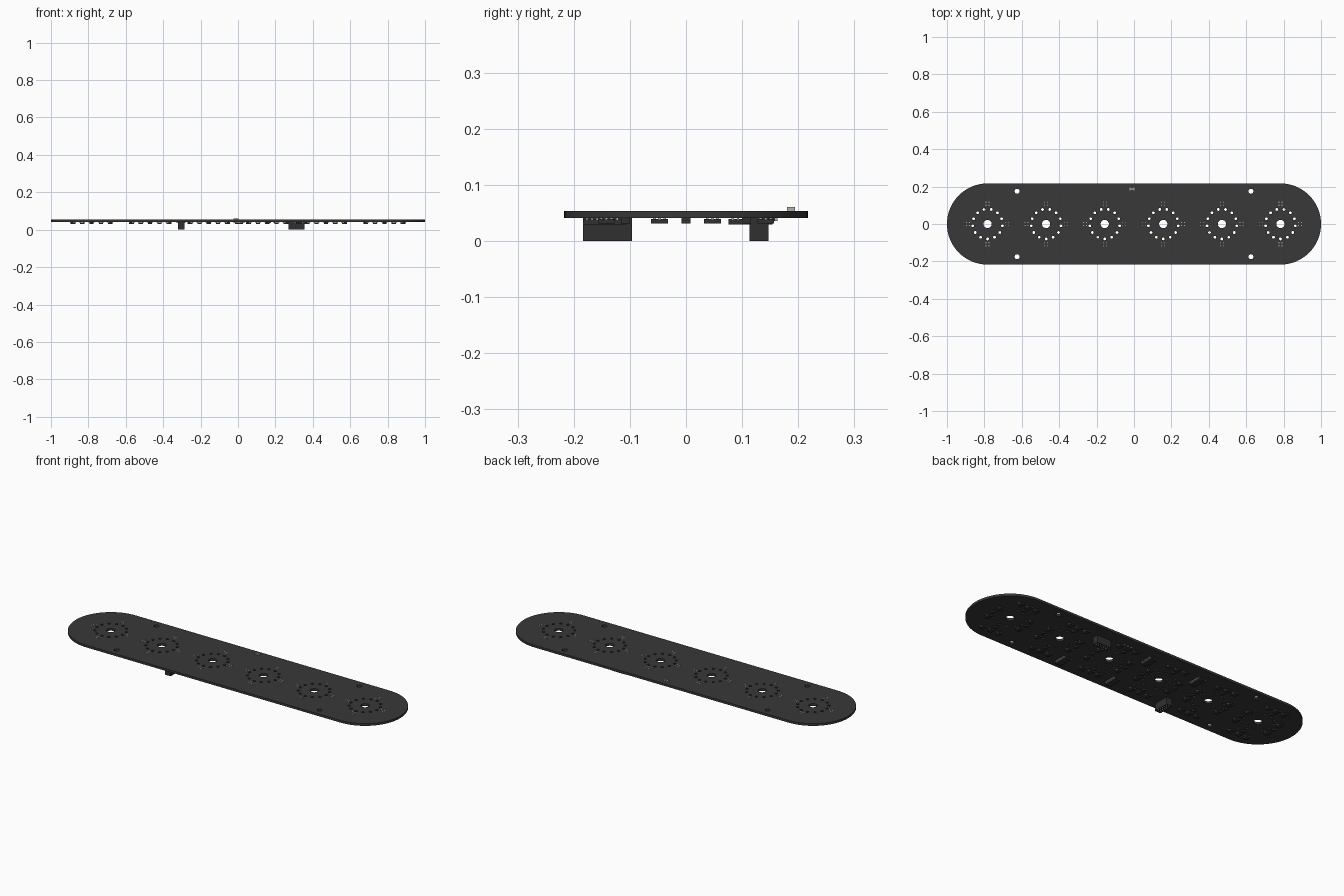
import bpy, bmesh
from math import sin, cos, pi
from mathutils import Matrix, Vector

if "Cube" in bpy.data.objects:
    bpy.data.objects.remove(bpy.data.objects["Cube"])

BOT, TOP = 0.041, 0.0535
TUBES = [-0.783 + i * 0.3132 for i in range(6)]


def material(name, rgb):
    m = bpy.data.materials.new(name)
    m.diffuse_color = (*rgb, 1)
    m.use_nodes = True
    m.node_tree.nodes["Principled BSDF"].inputs["Base Color"].default_value = m.diffuse_color
    return m


BLACK = material("board_black", (0.04, 0.04, 0.04))
DARK = material("package_black", (0.03, 0.03, 0.03))
METAL = material("tin", (0.45, 0.44, 0.42))
TAN = material("ceramic", (0.30, 0.22, 0.14))


def boxes(name, items, mat):
    """One object from boxes given as (cx, cy, z0, z1, width, depth)."""
    bm = bmesh.new()
    for cx, cy, z0, z1, w, d in items:
        bmesh.ops.create_cube(bm, size=1, matrix=Matrix.LocRotScale(
            Vector((cx, cy, (z0 + z1) / 2)), None, Vector((w, d, z1 - z0))))
    me = bpy.data.meshes.new(name)
    bm.to_mesh(me)
    bm.free()
    me.materials.append(mat)
    ob = bpy.data.objects.new(name, me)
    bpy.context.collection.objects.link(ob)
    return ob


def circle(cx, cy, r, n, a0=0.0):
    return [(cx + r * cos(a0 + 2 * pi * i / n), cy + r * sin(a0 + 2 * pi * i / n))
            for i in range(n)]


# Board: stadium outline with bulb, pin and mounting holes
R, N = 0.217, 40
outline = [(s * (1 - R) + R * cos(a0 + pi * i / N), R * sin(a0 + pi * i / N))
           for s, a0 in ((1, -pi / 2), (-1, pi / 2)) for i in range(N + 1)]
loops = [outline]
for c in TUBES:
    loops.append(circle(c, 0, 0.022, 32))
    loops += [circle(x, y, 0.0075, 12) for x, y in circle(c, 0, 0.08, 13, pi / 2 + pi / 13)]
loops += [circle(sx * 0.625, sy * 0.175, 0.0135, 24) for sx in (-1, 1) for sy in (-1, 1)]

cu = bpy.data.curves.new("board_outline", 'CURVE')
cu.dimensions = '2D'
cu.fill_mode = 'BOTH'
cu.extrude = (TOP - BOT) / 2
for pts in loops:
    sp = cu.splines.new('POLY')
    sp.points.add(len(pts) - 1)
    for p, (x, y) in zip(sp.points, pts):
        p.co = (x, y, 0, 1)
    sp.use_cyclic_u = True
board = bpy.data.objects.new("circuit_board", cu)
board.location.z = (TOP + BOT) / 2
bpy.context.collection.objects.link(board)
cu.materials.append(BLACK)
bpy.context.view_layer.objects.active = board
board.select_set(True)
bpy.ops.object.convert(target='MESH')
bpy.ops.object.shade_smooth_by_angle()

# Parts around each tube position, on the underside
for k, c in enumerate(TUBES, 1):
    leds, dots, bodies, legs = [], [], [], []
    for dx, dy in ((0.105, 0), (-0.105, 0), (0, 0.108), (0, -0.108)):
        leds.append((c + dx, dy, 0.031, BOT, 0.016, 0.016))
        for sx in (-1, 1):
            for sy in (-1, 1):
                dots.append((c + dx + sx * 0.008, dy + sy * 0.008, TOP, TOP + 0.0006, 0.004, 0.006))
    spots = [(x, s * 0.142) for x in (-0.05, 0, 0.05) for s in (-1, 1)]
    spots += [(sx * 0.098, sy * 0.047) for sx in (-1, 1) for sy in (-1, 1)]
    for dx, dy in spots:
        x = c + dx
        bodies.append((x, dy, 0.031, 0.039, 0.022, 0.03))
        for s, oy in ((-1, -0.009), (-1, 0.009), (1, 0)):
            legs.append((x + s * 0.012, dy + oy, 0.038, BOT, 0.008, 0.005))
    boxes(f"backlight_leds_{k}", leds, DARK)
    boxes(f"led_pads_{k}", dots, METAL)
    boxes(f"transistors_{k}", bodies, DARK)
    boxes(f"transistor_legs_{k}", legs, METAL)

# Driver chips with two rows of legs
for k, (x, y) in enumerate(((0.325, -0.145), (0.01, -0.145), (0.0, 0.115), (-0.305, 0.115)), 1):
    boxes(f"driver_chip_{k}", [(x, y, 0.030, 0.039, 0.032, 0.078)], DARK)
    boxes(f"driver_chip_legs_{k}",
          [(x + s * 0.0195, y - 0.0315 + i * 0.009, 0.037, BOT, 0.011, 0.004)
           for s in (-1, 1) for i in range(8)], METAL)

# Small resistors beside the first connector
rs = [(0.15 + i * 0.022, 0.15, 0.036, BOT, 0.009, 0.018) for i in range(3)]
boxes("resistors", rs, DARK)
boxes("resistor_ends", [(x, y + s * 0.011, z0, z1, w, 0.004)
                        for x, y, z0, z1, w, d in rs for s in (-1, 1)], METAL)


# Header connectors: shell from four walls, a base and two rows of pins
def connector(name, cx, cy, lx, ly):
    t, along_x = 0.003, lx > ly
    walls = [(cx + s * (lx - t) / 2, cy, 0, BOT, t, ly) for s in (-1, 1)]
    walls += [(cx, cy + s * (ly - t) / 2, 0, BOT, lx - 2 * t, t) for s in (-1, 1)]
    walls.append((cx, cy, 0.006, BOT, lx - 2 * t, ly - 2 * t))
    boxes(name, walls, DARK)
    pins = []
    for i in range(5):
        for s in (-1, 1):
            u, v = -0.03 + i * 0.015, s * 0.007
            px, py = (u, v) if along_x else (v, u)
            pins.append((cx + px, cy + py, 0.001, 0.007, 0.004, 0.004))
    boxes(name + "_pins", pins, METAL)


connector("rear_connector", 0.312, 0.130, 0.086, 0.034)
connector("front_connector", -0.304, -0.140, 0.034, 0.087)

# Tiny indicator on the top face
boxes("indicator_body", [(-0.01, 0.187, TOP, 0.0605, 0.016, 0.013)], TAN)
boxes("indicator_ends", [(-0.01 + s * 0.0105, 0.187, TOP, 0.0605, 0.005, 0.014)
                         for s in (-1, 1)], METAL)
